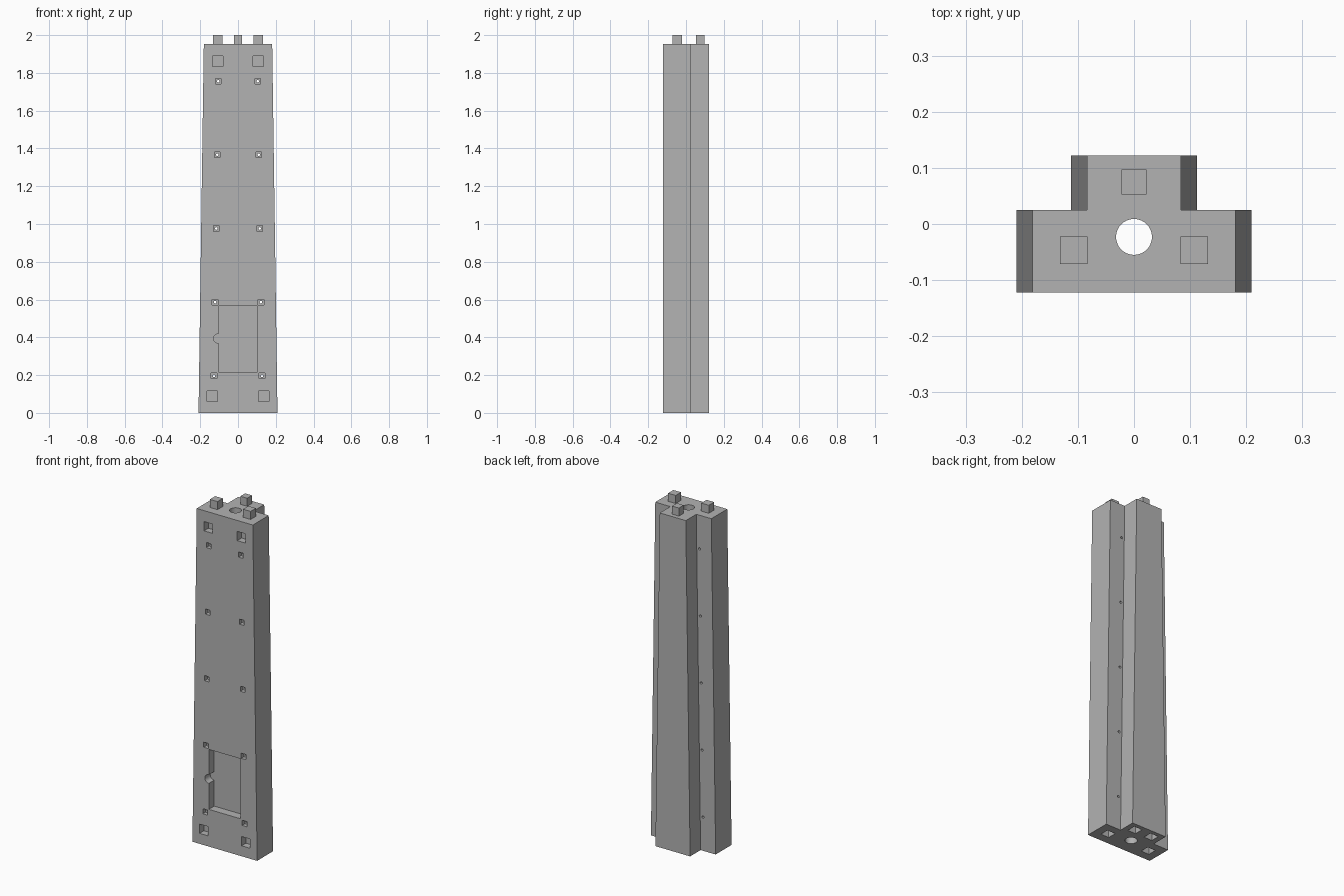
import bpy
import bmesh
from math import pi
from mathutils import Matrix, Vector

cube = bpy.data.objects.get("Cube")
if cube:
    bpy.data.objects.remove(cube, do_unlink=True)

HEIGHT = 1.953
FRONT, STEP, BACK = -0.122, 0.025, 0.122
BASE_HALF, BASE_RIB = 0.209, 0.112
TAPER = 0.028

gray = bpy.data.materials.new("plain gray")
gray.use_nodes = True
color = (0.45, 0.45, 0.45, 1)
gray.diffuse_color = color
gray.node_tree.nodes["Principled BSDF"].inputs["Base Color"].default_value = color


def finish(bm, name):
    bmesh.ops.recalc_face_normals(bm, faces=bm.faces)
    mesh = bpy.data.meshes.new(name)
    bm.to_mesh(mesh)
    bm.free()
    mesh.materials.append(gray)
    obj = bpy.data.objects.new(name, mesh)
    bpy.context.collection.objects.link(obj)
    return obj


def add_box(bm, low, high):
    low, high = Vector(low), Vector(high)
    matrix = Matrix.Translation((low + high) / 2) @ Matrix.Diagonal((*(high - low), 1))
    bmesh.ops.create_cube(bm, size=1, matrix=matrix)


def add_rod(bm, center, radius, length, sides, along_y=False):
    matrix = Matrix.Translation(center)
    if along_y:
        matrix = matrix @ Matrix.Rotation(pi / 2, 4, "X")
    bmesh.ops.create_cone(bm, cap_ends=True, segments=sides, radius1=radius,
                          radius2=radius, depth=length, matrix=matrix)


def front_recess(bm, x, z, half, depth):
    add_box(bm, (x - half, FRONT - 0.02, z - half), (x + half, FRONT + depth, z + half))


def ring(bm, z, inset):
    w, r = BASE_HALF - inset, BASE_RIB - inset
    outline = [(-w, FRONT), (w, FRONT), (w, STEP), (r, STEP),
               (r, BACK), (-r, BACK), (-r, STEP), (-w, STEP)]
    return [bm.verts.new((x, y, z)) for x, y in outline]


# Tapered T-shaped column
bm = bmesh.new()
low, high = ring(bm, 0, 0), ring(bm, HEIGHT, TAPER)
bm.faces.new(low[::-1])
bm.faces.new(high)
for i in range(len(low)):
    j = (i + 1) % len(low)
    bm.faces.new((low[i], low[j], high[j], high[i]))
column = finish(bm, "column")

# Recesses: bolt seats, square windows, bottom sockets and front pocket
recess = bmesh.new()
shafts = bmesh.new()
for side in (-1, 1):
    for k in range(5):
        z = 0.196 + 0.39 * k
        x = side * (0.13 - 0.0147 * z)
        front_recess(recess, x, z, 0.015, 0.025)
        add_rod(shafts, (x, 0, z), 0.007, 0.4, 12, along_y=True)
    front_recess(recess, side * 0.107, 1.862, 0.027, 0.04)
    front_recess(recess, side * 0.136, 0.088, 0.027, 0.04)
    for x, y in ((0.136, -0.047), (0.055, 0.073)):
        add_box(recess, (side * x - 0.026, y - 0.026, -0.02),
                (side * x + 0.026, y + 0.026, 0.05))
add_box(recess, (-0.103, FRONT - 0.02, 0.217), (0.103, FRONT + 0.05, 0.567))

# Central bore and the finger notch beside the pocket
add_rod(shafts, (0, -0.023, 1), 0.032, 2.4, 40)
add_rod(shafts, (-0.104, FRONT + 0.015, 0.394), 0.025, 0.07, 32, along_y=True)

for bm, name in ((recess, "recess_cutter"), (shafts, "shaft_cutter")):
    cutter = finish(bm, name)
    cutter.hide_render = True
    cutter.hide_viewport = True
    cutter.display_type = "WIRE"
    cut = column.modifiers.new(name, "BOOLEAN")
    cut.operation = "DIFFERENCE"
    cut.solver = "EXACT"
    cut.object = cutter

# Square locating pegs on top
for name, x, y, half in (("right_peg", -0.107, -0.047, 0.0245),
                         ("left_peg", 0.107, -0.047, 0.0245),
                         ("back_peg", 0, 0.075, 0.022)):
    bm = bmesh.new()
    add_box(bm, (x - half, y - half, HEIGHT), (x + half, y + half, 2))
    finish(bm, name)
